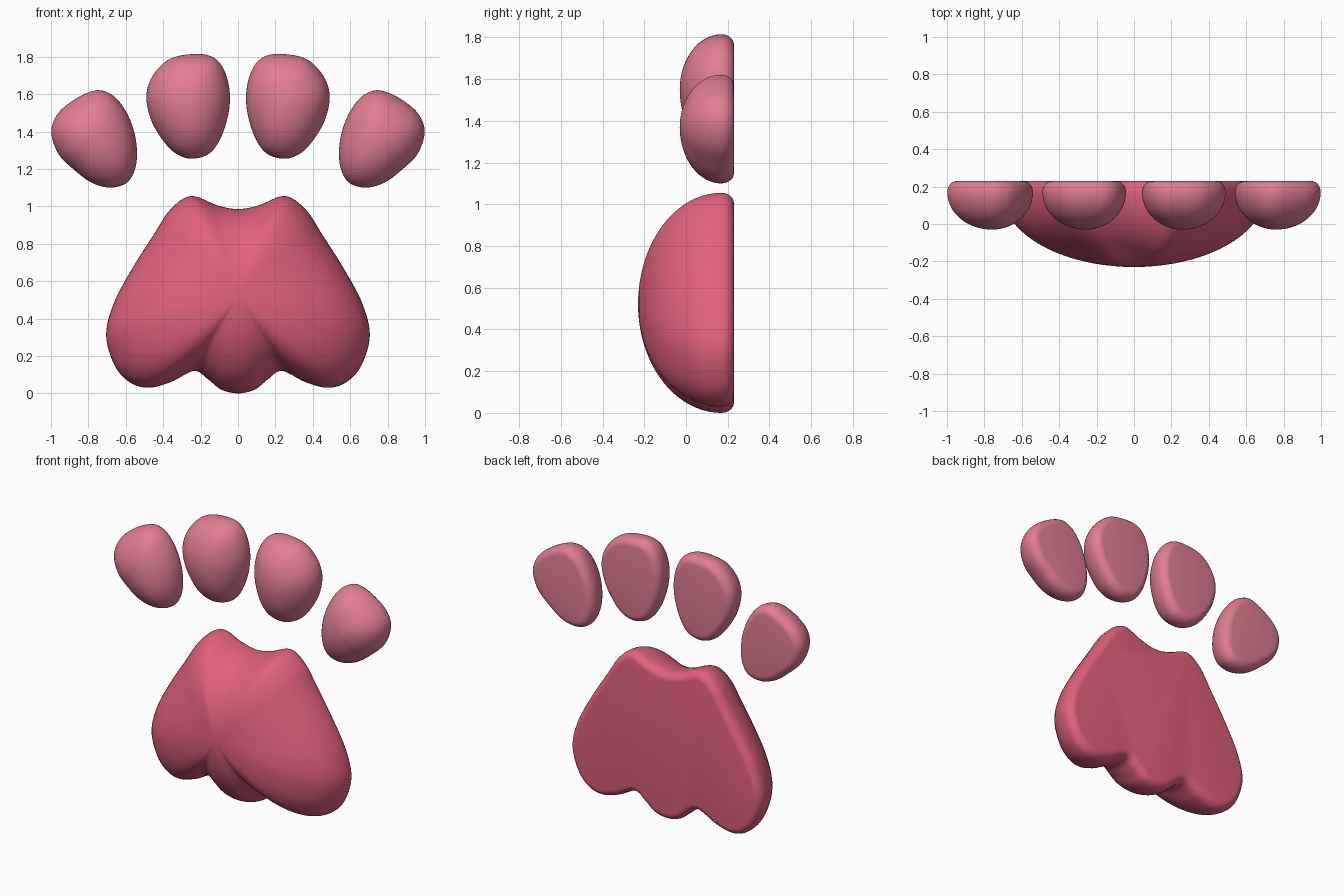
import bpy
import bmesh
import math
from mathutils import Vector

cube = bpy.data.objects.get("Cube")
if cube:
    bpy.data.objects.remove(cube, do_unlink=True)

BACK = 0.23       # flat rear plane
RIM = 0.17        # depth at which each pad is widest
INSET = 0.05      # rounding of the rear edge
STEPS = 6         # curve steps between outline points
DOME_RINGS = 20
EDGE_RINGS = 6


def make_material(name, color):
    mat = bpy.data.materials.new(name)
    mat.use_nodes = True
    mat.diffuse_color = color
    bsdf = mat.node_tree.nodes["Principled BSDF"]
    bsdf.inputs["Base Color"].default_value = color
    bsdf.inputs["Roughness"].default_value = 0.6
    return mat


def smooth_loop(points):
    """Closed smooth curve through the given outline points."""
    pts = [Vector(p) for p in points]
    count = len(pts)
    loop = []
    for i in range(count):
        a, b, c, d = (pts[(i + k) % count] for k in (-1, 0, 1, 2))
        for s in range(STEPS):
            t = s / STEPS
            loop.append(0.5 * (2 * b + (c - a) * t
                               + (2 * a - 5 * b + 4 * c - d) * t * t
                               + (3 * b - a - 3 * c + d) * t ** 3))
    return loop


def inset_loop(loop, amount):
    """Move a clockwise outline inward along its normals."""
    result = []
    for i, p in enumerate(loop):
        tangent = (loop[(i + 1) % len(loop)] - loop[i - 1]).normalized()
        result.append(p + Vector((tangent.y, -tangent.x)) * amount)
    return result


def make_pad(name, outline, center, front, mat):
    """Domed cushion with a rounded rear edge and a flat back."""
    loop = smooth_loop(outline)
    mid = Vector(center)
    rings = []
    # rounded rear edge
    for k in range(EDGE_RINGS):
        a = math.pi / 2 * (1 - k / EDGE_RINGS)
        ring = inset_loop(loop, INSET * (1 - math.cos(a)))
        rings.append((ring, RIM + (BACK - RIM) * math.sin(a)))
    # elliptical dome
    for k in range(DOME_RINGS):
        a = math.pi / 2 * k / DOME_RINGS
        ring = [mid + (p - mid) * math.cos(a) for p in loop]
        rings.append((ring, RIM + (front - RIM) * math.sin(a)))

    bm = bmesh.new()
    rows = [[bm.verts.new((p.x, y, p.y)) for p in ring] for ring, y in rings]
    n = len(loop)
    for lower, upper in zip(rows, rows[1:]):
        for i in range(n):
            j = (i + 1) % n
            bm.faces.new((lower[i], lower[j], upper[j], upper[i]))
    tip = bm.verts.new((mid.x, front, mid.y))
    for i in range(n):
        bm.faces.new((rows[-1][i], rows[-1][(i + 1) % n], tip))
    bm.faces.new(rows[0])
    bmesh.ops.recalc_face_normals(bm, faces=bm.faces)
    mesh = bpy.data.meshes.new(name)
    bm.to_mesh(mesh)
    bm.free()
    mesh.materials.append(mat)
    obj = bpy.data.objects.new(name, mesh)
    bpy.context.collection.objects.link(obj)
    bpy.ops.object.select_all(action="DESELECT")
    obj.select_set(True)
    bpy.context.view_layer.objects.active = obj
    bpy.ops.object.shade_smooth_by_angle(angle=math.radians(40))
    return obj


def mirrored(points):
    return [(-x, z) for x, z in reversed(points)]


pad_pink = make_material("deep pink", (0.75, 0.12, 0.20, 1))
toe_pink = make_material("soft pink", (0.75, 0.205, 0.285, 1))

# Main pad: left half from the top notch down to the bottom lobe
half = [(0, 0.985), (0.11, 1.005), (0.25, 1.055), (0.36, 0.985), (0.45, 0.85),
        (0.57, 0.66), (0.665, 0.48), (0.705, 0.31), (0.66, 0.15), (0.58, 0.06),
        (0.48, 0.03), (0.36, 0.06), (0.235, 0.12), (0.16, 0.075), (0.09, 0.02),
        (0, 0)]
make_pad("main_pad", half + mirrored(half[1:-1]), (0, 0.52), -0.23, pad_pink)

# Toe pads, each mirrored to the other side
inner = [(0.22, 1.815), (0.36, 1.79), (0.455, 1.70), (0.49, 1.585),
         (0.46, 1.45), (0.38, 1.325), (0.31, 1.27), (0.235, 1.255),
         (0.15, 1.285), (0.09, 1.37), (0.05, 1.5), (0.045, 1.62),
         (0.075, 1.73), (0.13, 1.795)]
outer = [(0.76, 1.62), (0.86, 1.58), (0.96, 1.50), (0.998, 1.40),
         (0.96, 1.28), (0.87, 1.19), (0.78, 1.125), (0.68, 1.10),
         (0.59, 1.13), (0.545, 1.22), (0.545, 1.35), (0.58, 1.47),
         (0.635, 1.56), (0.69, 1.605)]
for name, shape, center in (("inner_toe", inner, (0.26, 1.55)),
                            ("outer_toe", outer, (0.76, 1.37))):
    make_pad("left_" + name, shape, center, -0.03, toe_pink)
    make_pad("right_" + name, mirrored(shape), (-center[0], center[1]),
             -0.03, toe_pink)
